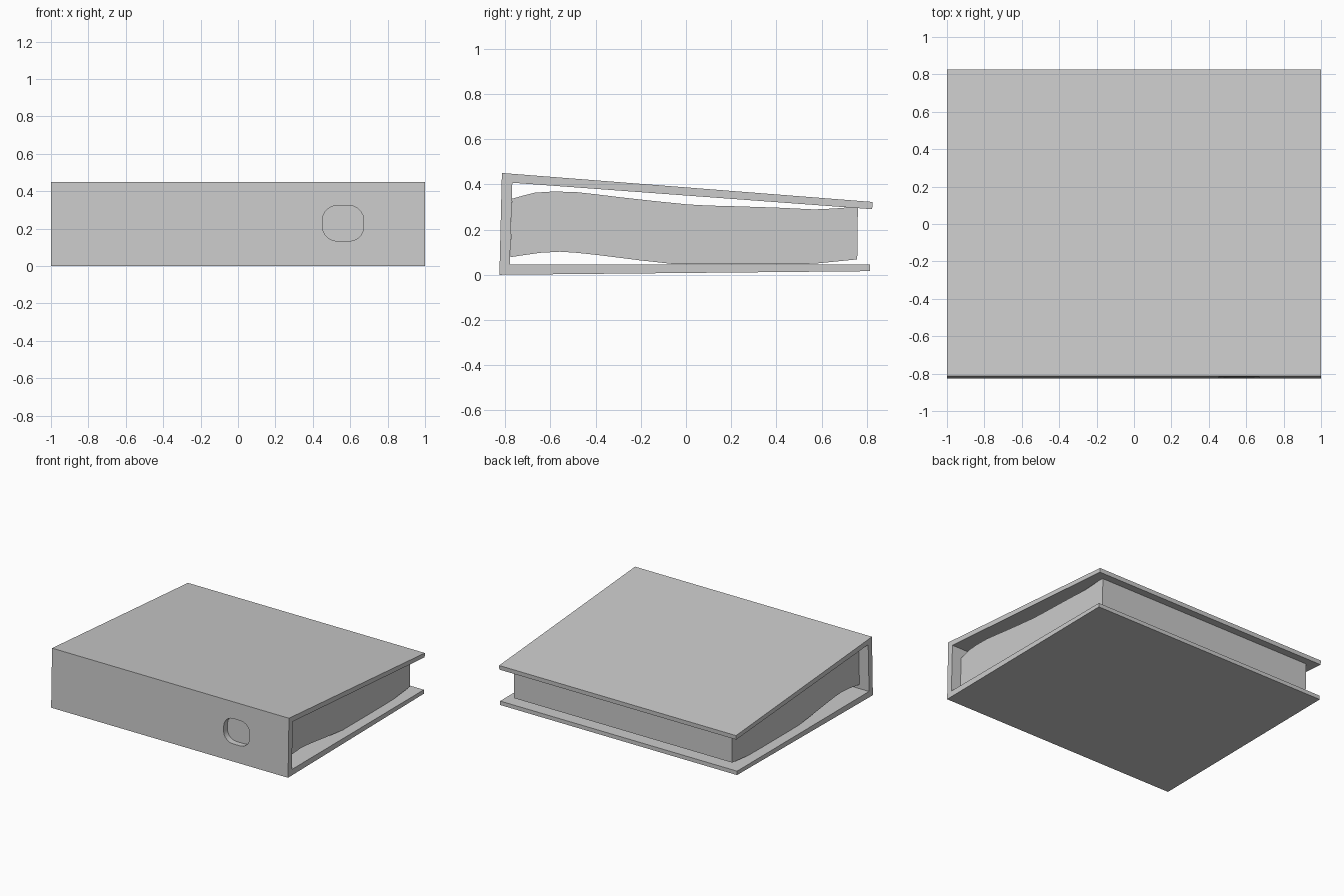
import bpy, bmesh, math
from mathutils import Vector

if "Cube" in bpy.data.objects:
    bpy.data.objects.remove(bpy.data.objects["Cube"])


def extrude(name, outline, step):
    """Solid made by sweeping a closed 3D outline along a vector."""
    bm = bmesh.new()
    face = bm.faces.new([bm.verts.new(p) for p in outline])
    swept = bmesh.ops.extrude_face_region(bm, geom=[face])["geom"]
    bmesh.ops.translate(bm, vec=Vector(step),
                        verts=[v for v in swept if isinstance(v, bmesh.types.BMVert)])
    bmesh.ops.recalc_face_normals(bm, faces=bm.faces)
    mesh = bpy.data.meshes.new(name)
    bm.to_mesh(mesh)
    bm.free()
    obj = bpy.data.objects.new(name, mesh)
    bpy.context.collection.objects.link(obj)
    return obj


def activate(obj):
    bpy.ops.object.select_all(action='DESELECT')
    obj.select_set(True)
    bpy.context.view_layer.objects.active = obj


def side_profile(points, half):
    return [(-half, y, z) for y, z in points]


# Binder cover: bottom board, spine and sloping top board as one C profile
cover_profile = [(-0.825, 0.0), (0.813, 0.016), (0.813, 0.046), (-0.779, 0.046),
                 (-0.768, 0.407), (0.823, 0.290), (0.825, 0.322), (-0.814, 0.450)]
cover = extrude("binder_cover", side_profile(cover_profile, 1.0), (2, 0, 0))

# Rounded finger hole through the spine
cx, cz, hw, hh, r = 0.562, 0.228, 0.11, 0.095, 0.078
hole = []
for i, (sx, sz) in enumerate([(1, 1), (-1, 1), (-1, -1), (1, -1)]):
    for k in range(6):
        a = math.radians(90 * i + 18 * k)
        hole.append((cx + sx * (hw - r) + r * math.cos(a), -0.9,
                     cz + sz * (hh - r) + r * math.sin(a)))
cutter = extrude("finger_hole_cutter", hole, (0, 0.2, 0))
cutter.hide_render = True
cut = cover.modifiers.new("finger_hole", 'BOOLEAN')
cut.operation = 'DIFFERENCE'
cut.solver = 'EXACT'
cut.object = cutter
activate(cover)
bpy.ops.object.modifier_apply(modifier=cut.name)
bpy.data.objects.remove(cutter)
bpy.ops.object.shade_smooth_by_angle(angle=math.radians(30))

# Wavy stack of pages
page_profile = [
    (-0.770, 0.336), (-0.720, 0.350), (-0.669, 0.363), (-0.590, 0.368), (-0.490, 0.366),
    (-0.400, 0.356), (-0.293, 0.343), (-0.150, 0.327), (0.007, 0.311), (0.100, 0.306),
    (0.214, 0.303), (0.400, 0.297), (0.567, 0.289), (0.655, 0.293), (0.760, 0.301),
    (0.757, 0.068), (0.567, 0.049), (0.410, 0.047), (-0.050, 0.047), (-0.205, 0.064),
    (-0.380, 0.086), (-0.480, 0.097), (-0.558, 0.102), (-0.647, 0.097), (-0.777, 0.078)]
pages = extrude("page_stack", side_profile(page_profile, 0.92), (1.84, 0, 0))
activate(pages)
bpy.ops.object.shade_smooth_by_angle(angle=math.radians(30))
